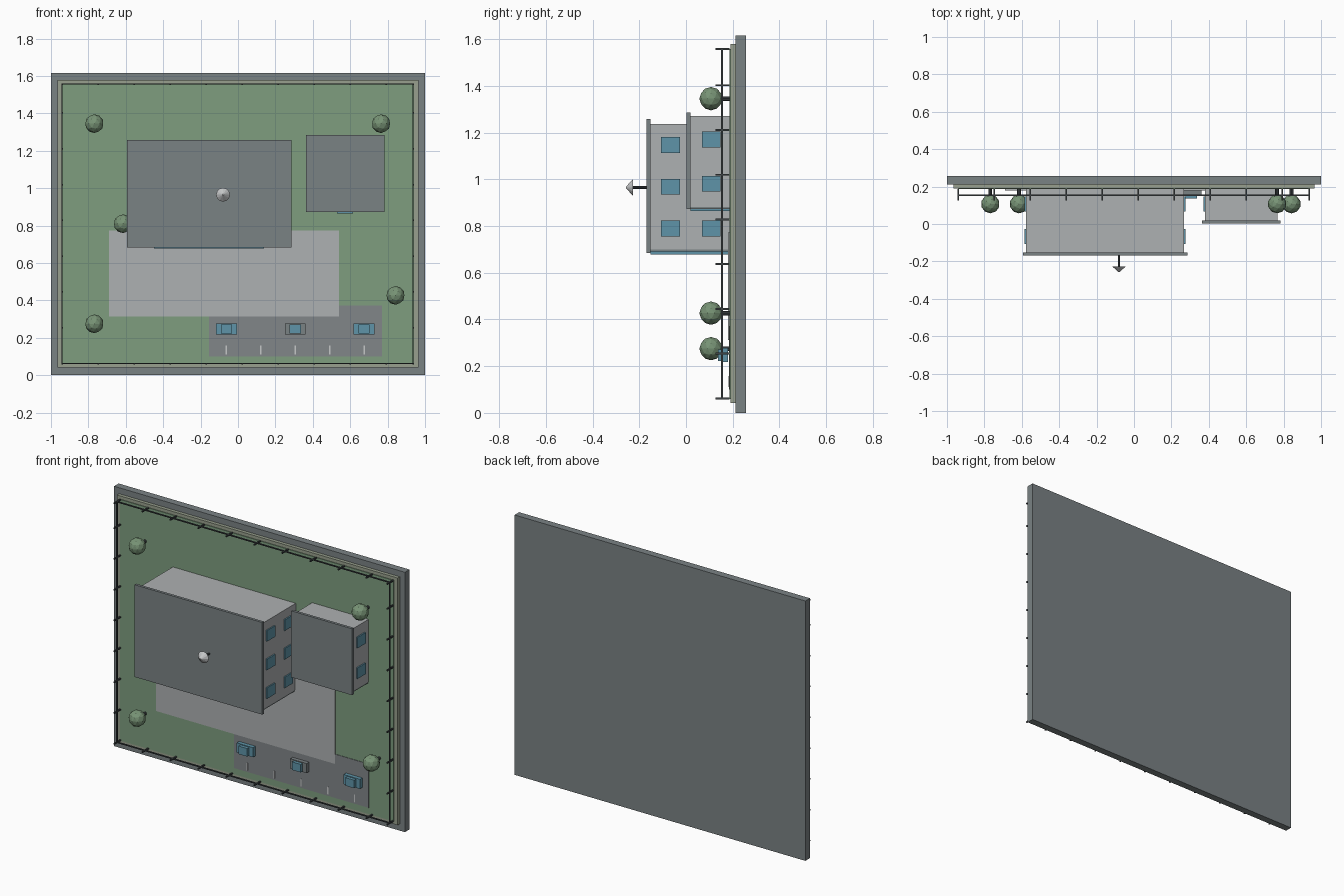
import bpy, bmesh, math
from mathutils import Matrix

if "Cube" in bpy.data.objects:
    bpy.data.objects.remove(bpy.data.objects["Cube"])


def mat(name, r, g, b):
    lin = [((c / 255 + 0.055) / 1.055) ** 2.4 for c in (r, g, b)]
    m = bpy.data.materials.new(name)
    m.diffuse_color = (*lin, 1)
    m.use_nodes = True
    m.node_tree.nodes["Principled BSDF"].inputs["Base Color"].default_value = m.diffuse_color
    return m


SLATE = mat("slate grey", 122, 130, 132)
CURB = mat("curb stone", 152, 160, 142)
GRASS = mat("grass green", 126, 158, 127)
WALL = mat("wall light grey", 174, 177, 178)
PAVE = mat("asphalt grey", 129, 134, 137)
GLASS = mat("glass blue", 95, 148, 168)
DARK = mat("dark metal", 62, 67, 70)
LEAF = mat("leaf green", 120, 148, 118)
PALE = mat("pale line grey", 198, 200, 201)


def finish(name, bm, material):
    me = bpy.data.meshes.new(name)
    bm.to_mesh(me)
    bm.free()
    me.materials.append(material)
    ob = bpy.data.objects.new(name, me)
    bpy.context.collection.objects.link(ob)
    return ob


def boxes(name, material, ranges):
    """One object from boxes given as (x0, x1, y0, y1, z0, z1)."""
    bm = bmesh.new()
    for x0, x1, y0, y1, z0, z1 in ranges:
        m = Matrix.Translation(((x0 + x1) / 2, (y0 + y1) / 2, (z0 + z1) / 2))
        m = m @ Matrix.Diagonal((x1 - x0, y1 - y0, z1 - z0, 1))
        bmesh.ops.create_cube(bm, size=1, matrix=m)
    return finish(name, bm, material)


def cone(name, material, x, z, y_back, y_front, r_back, r_front, sides):
    """Cone or cylinder whose axis points to the front (-y)."""
    bm = bmesh.new()
    m = Matrix.Translation((x, (y_back + y_front) / 2, z)) @ Matrix.Rotation(math.pi / 2, 4, 'X')
    bmesh.ops.create_cone(bm, cap_ends=True, segments=sides, radius1=r_back,
                          radius2=r_front, depth=y_back - y_front, matrix=m)
    return finish(name, bm, material)


# Site plate: base slab, curb and lawn (the model's own "up" is -y)
boxes("base_slab", SLATE, [(-1, 1, 0.211, 0.256, 0, 1.615)])
boxes("curb", CURB, [(-0.965, 0.965, 0.19, 0.211, 0.042, 1.578)])
boxes("lawn", GRASS, [(-0.94, 0.94, 0.186, 0.19, 0.06, 1.558)])

# Paved areas and parking lines
boxes("parking_lot", PAVE, [(-0.155, 0.77, 0.183, 0.186, 0.10, 0.372)])
boxes("plaza", WALL, [(-0.69, 0.54, 0.18, 0.186, 0.313, 0.773)])
boxes("parking_lines", PALE, [(x - 0.004, x + 0.004, 0.181, 0.183, 0.11, 0.158)
                              for x in (-0.064, 0.121, 0.306, 0.49, 0.674)])

# Perimeter fence: posts and one rail on each side
FX0, FX1, FZ0, FZ1, h = -0.94, 0.936, 0.062, 1.557, 0.004
xs = [FX0 + 0.1925 * i for i in range(10)] + [FX1]
zs = [FZ0 + 0.1915 * i for i in range(8)] + [FZ1]
posts = [(x, z) for x in xs for z in (FZ0, FZ1)] + [(x, z) for x in (FX0, FX1) for z in zs[1:-1]]
boxes("fence_posts", DARK, [(x - h, x + h, 0.126, 0.187, z - h, z + h) for x, z in posts])
boxes("fence_rails", DARK,
      [(FX0, FX1, 0.15, 0.158, z - 0.003, z + 0.003) for z in (FZ0, FZ1)] +
      [(x - 0.003, x + 0.003, 0.15, 0.158, FZ0, FZ1) for x in (FX0, FX1)])


def building(name, x0, x1, y_top, z0, z1, roof, win_y, win_z, door):
    """Block with overhanging roof, side windows, entrance glazing and corner pillars."""
    boxes(name + "_walls", WALL, [(x0, x1, y_top, 0.187, z0, z1)])
    boxes(name + "_roof", SLATE, [(roof[0], roof[1], y_top - 0.017, y_top, roof[2], roof[3])])
    wins = []
    for y in win_y:
        for z in win_z:
            for a, b in ((x0 - 0.008, x0 + 0.005), (x1 - 0.005, x1 + 0.008)):
                wins.append((a, b, y - 0.04, y + 0.04, z - 0.034, z + 0.034))
    boxes(name + "_side_windows", GLASS, wins)
    boxes(name + "_entrance_glass", GLASS, [(door[0], door[1], y_top, 0.187, door[2], z0 + 0.005)])
    boxes(name + "_corner_pillars", SLATE,
          [(x - 0.008, x + 0.008, y_top, 0.187, z0 - 0.01, z0 + 0.005) for x in (x0 + 0.012, x1 - 0.012)])


building("main_building", -0.578, 0.267, -0.152, 0.7, 1.236, (-0.594, 0.285, 0.684, 1.257),
         (-0.066, 0.108), (1.146, 0.968, 0.79), (-0.45, 0.14, 0.678))
building("annex", 0.38, 0.767, 0.02, 0.882, 1.27, (0.364, 0.782, 0.872, 1.285),
         (0.108,), (1.171, 0.981), (0.53, 0.615, 0.865))

# Roof antenna: mast and dish cone
cone("antenna_mast", DARK, -0.08, 0.965, -0.169, -0.232, 0.006, 0.006, 8)
cone("antenna_dish", PALE, -0.08, 0.965, -0.226, -0.256, 0.037, 0.004, 12)

# Parked cars
for i, (x, paint) in enumerate(((-0.062, GLASS), (0.306, SLATE), (0.673, GLASS))):
    boxes(f"car_body_{i}", paint, [(x - 0.056, x + 0.056, 0.156, 0.18, 0.217, 0.277)])
    boxes(f"car_cabin_{i}", GLASS, [(x - 0.03, x + 0.03, 0.136, 0.156, 0.222, 0.272)])

# Trees: trunk and faceted crown
for i, (x, z) in enumerate(((-0.768, 1.345), (0.765, 1.345), (-0.615, 0.81),
                            (0.842, 0.427), (-0.768, 0.275))):
    cone(f"tree_trunk_{i}", DARK, x, z, 0.187, 0.12, 0.01, 0.01, 8)
    bm = bmesh.new()
    bmesh.ops.create_icosphere(bm, subdivisions=2, radius=0.05,
                               matrix=Matrix.Translation((x, 0.107, z)))
    finish(f"tree_crown_{i}", bm, LEAF)
